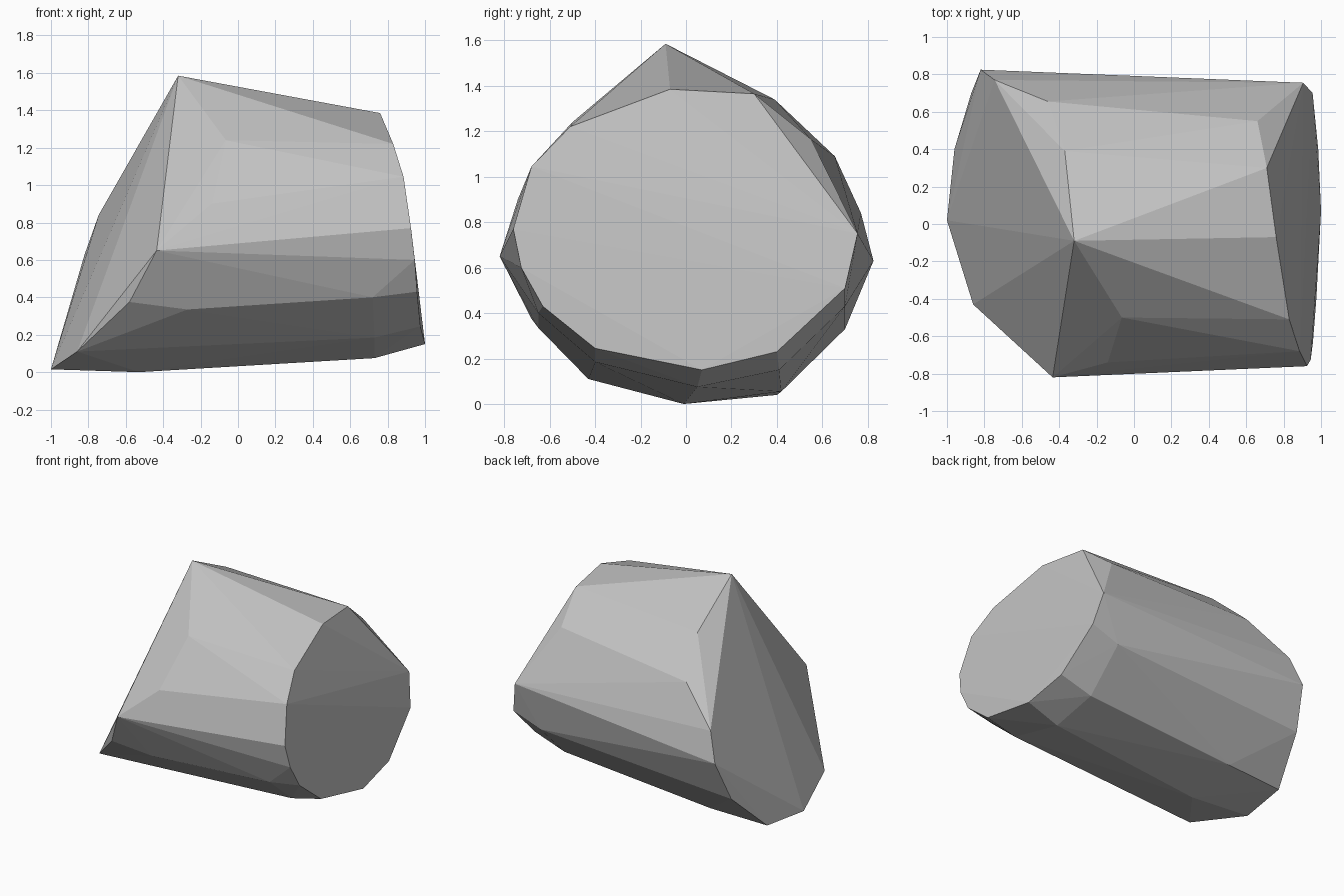
import bpy, bmesh

# Outline of the tilted right-hand end
right_end = [
    (0.76, -0.07, 1.385), (0.71, 0.30, 1.365), (0.905, 0.755, 0.75),
    (0.955, 0.70, 0.51), (0.985, 0.40, 0.23), (1.0, 0.07, 0.15),
    (0.975, -0.40, 0.245), (0.957, -0.63, 0.43), (0.945, -0.725, 0.60),
    (0.925, -0.76, 0.77), (0.885, -0.68, 1.045), (0.83, -0.51, 1.22),
]

# Chamfer points just behind the right-hand end
right_chamfer = [
    (0.66, 0.55, 1.165), (0.73, 0.70, 0.43), (0.73, 0.41, 0.15),
    (0.73, 0.05, 0.075), (0.73, -0.40, 0.185), (0.72, -0.65, 0.40),
]

# Outline of the sloping left-hand end, starting at the peak
left_end = [
    (-0.32, -0.09, 1.585), (-0.745, 0.77, 0.84), (-0.82, 0.825, 0.63),
    (-0.87, 0.70, 0.33), (-0.96, 0.40, 0.04), (-1.0, 0.02, 0.015),
    (-0.86, -0.43, 0.11), (-0.58, -0.68, 0.375), (-0.435, -0.82, 0.65),
]

# Points on the flanks and the underside
flanks = [
    (-0.37, 0.39, 1.34), (-0.46, 0.655, 1.09),
    (-0.065, -0.50, 1.24), (-0.14, -0.74, 0.90),
    (-0.27, -0.65, 0.335), (-0.53, -0.01, 0.0), (-0.50, 0.42, 0.055),
]

# Grey stone colour
stone = bpy.data.materials.new("grey stone")
stone.diffuse_color = (0.54, 0.54, 0.54, 1.0)

# Wrap the points in a faceted rock
bm = bmesh.new()
for point in right_end + right_chamfer + left_end + flanks:
    bm.verts.new(point)
hull = bmesh.ops.convex_hull(bm, input=bm.verts[:])
inside = {e for e in hull["geom_interior"] + hull["geom_unused"]
          if isinstance(e, bmesh.types.BMVert)}
bmesh.ops.delete(bm, geom=list(inside), context="VERTS")
bmesh.ops.recalc_face_normals(bm, faces=bm.faces[:])

mesh = bpy.data.meshes.new("rock")
bm.to_mesh(mesh)
bm.free()
mesh.materials.append(stone)
rock = bpy.data.objects.new("rock", mesh)
bpy.context.collection.objects.link(rock)
